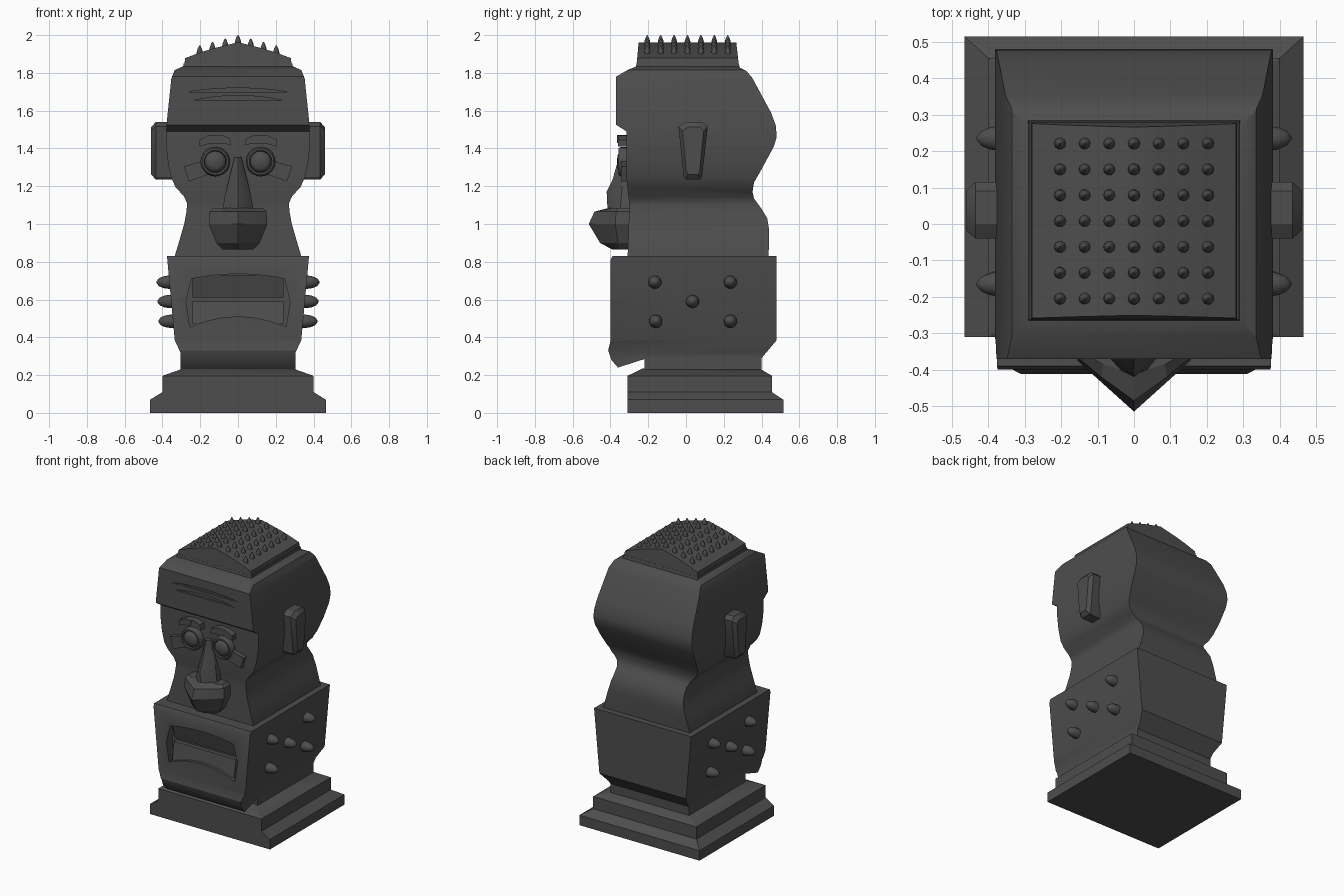
import bpy, bmesh, math
from mathutils import Matrix, Vector

if "Cube" in bpy.data.objects:
    bpy.data.objects.remove(bpy.data.objects["Cube"])

stone = bpy.data.materials.new("dark stone")
stone.use_nodes = True
stone.diffuse_color = (0.075, 0.075, 0.075, 1)
stone.node_tree.nodes["Principled BSDF"].inputs["Base Color"].default_value = (0.075, 0.075, 0.075, 1)


def finish(name, bm, angle=32):
    bmesh.ops.recalc_face_normals(bm, faces=bm.faces)
    mesh = bpy.data.meshes.new(name)
    bm.to_mesh(mesh)
    bm.free()
    obj = bpy.data.objects.new(name, mesh)
    bpy.context.collection.objects.link(obj)
    mesh.materials.append(stone)
    smooth(obj, angle)
    return obj


def smooth(obj, angle=32):
    bpy.ops.object.select_all(action='DESELECT')
    obj.select_set(True)
    bpy.context.view_layer.objects.active = obj
    bpy.ops.object.shade_smooth_by_angle(angle=math.radians(angle))


def loft(name, rings, angle=32):
    """Skin closed rings of 3D points and cap both ends."""
    bm = bmesh.new()
    loops = [[bm.verts.new(p) for p in ring] for ring in rings]
    n = len(loops[0])
    for a, b in zip(loops, loops[1:]):
        for i in range(n):
            j = (i + 1) % n
            bm.faces.new((a[i], a[j], b[j], b[i]))
    bm.faces.new(loops[0])
    bm.faces.new(loops[-1])
    return finish(name, bm, angle)


def prism(name, outline, axis, lo, hi):
    """Extrude an (x, z) outline along y, or a (y, z) outline along x."""
    place = (lambda p, d: (d, *p)) if axis == 'x' else (lambda p, d: (p[0], d, p[1]))
    return loft(name, [[place(p, d) for p in outline] for d in (lo, hi)])


def lathe(name, profile, matrices, n=12):
    """Revolve a (radius, height) profile once for every matrix."""
    bm = bmesh.new()
    for m in matrices:
        rows = [[bm.verts.new(m @ Vector((r * math.cos(k * math.tau / n), r * math.sin(k * math.tau / n), h)))
                 for k in range(n)] for r, h in profile]
        for a, b in zip(rows, rows[1:]):
            for i in range(n):
                j = (i + 1) % n
                bm.faces.new((a[i], a[j], b[j], b[i]))
        bm.faces.new(rows[0])
        bm.faces.new(rows[-1])
    return finish(name, bm, 50)


def combine(target, cutter, operation):
    mod = target.modifiers.new("shape", 'BOOLEAN')
    mod.operation, mod.solver, mod.object = operation, 'EXACT', cutter
    bpy.context.view_layer.objects.active = target
    bpy.ops.object.modifier_apply(modifier=mod.name)
    bpy.data.objects.remove(cutter)
    smooth(target)


def mirrored(half):
    return half + [(-x, z) for x, z in reversed(half) if x > 0]


def block(name, front, side):
    """Solid whose front and side silhouettes are the given outlines."""
    obj = prism(name, mirrored(front), 'y', -1, 1)
    combine(obj, prism("side_shape", side, 'x', -1, 1), 'INTERSECT')
    return obj


# Stepped plinth, flush at the front
block("plinth",
      [(.465, 0), (.465, .07), (.40, .11), (.40, .196), (.29, .235)],
      [(-.31, 0), (.515, 0), (.515, .07), (.455, .11), (.455, .196), (.39, .235), (-.23, .235), (-.31, .196)])

# Jaw block with an overhanging chin
jaw = block("jaw_block",
            [(.305, .2), (.305, .32), (.335, .385), (.376, .83)],
            [(-.22, .2), (.40, .2), (.40, .29), (.48, .385), (.48, .83), (-.39, .83), (-.40, .81),
             (-.40, .38), (-.412, .33), (-.395, .28), (-.36, .24), (-.22, .285)])

# Mouth opening with an arched top and bottom
steps = [i / 6 for i in range(-6, 7)]
upper_edge = [(.245 * t, .71 + .025 * (1 - t * t)) for t in steps]
lower_edge = [(-.255 * t, .455 + .055 * (1 - t * t)) for t in steps]
mouth = upper_edge + [(.275, .59)] + lower_edge + [(-.275, .59)]
combine(jaw, prism("mouth_cutter", mouth, 'y', -.6, -.335), 'DIFFERENCE')
prism("upper_teeth", [(-.39, .73), (-.355, .61), (-.30, .61), (-.30, .73)], 'x', -.24, .24)
prism("lower_teeth", [(-.365, .59), (-.385, .47), (-.30, .47), (-.30, .59)], 'x', -.24, .24)

# Neck and head in one carved column
head = block("head",
             [(.335, .8), (.335, .83), (.305, .93), (.285, 1.0), (.272, 1.07), (.27, 1.11), (.285, 1.145),
              (.33, 1.195), (.352, 1.24), (.37, 1.32), (.38, 1.41), (.381, 1.48), (.374, 1.57),
              (.353, 1.77), (.335, 1.815), (.29, 1.835)],
             [(-.31, .8), (.437, .8), (.44, .97), (.43, 1.03), (.40, 1.08), (.36, 1.135), (.352, 1.17),
              (.36, 1.22), (.40, 1.29), (.465, 1.41), (.48, 1.46), (.476, 1.52), (.45, 1.59), (.35, 1.775),
              (.32, 1.81), (.27, 1.835), (-.26, 1.835), (-.31, 1.815), (-.37, 1.78), (-.37, 1.525),
              (-.315, 1.49), (-.315, 1.24), (-.30, 1.1)])

# Frown lines cut into the forehead
for z, wide, high in ((1.655, .23, .025), (1.70, .26, .02)):
    line = [(wide * t, z) for t in steps] + [(-wide * t, z + high * (1 - t * t)) for t in steps[1:-1]]
    combine(head, prism("frown_cutter", line, 'y', -.6, -.355), 'DIFFERENCE')

# Flat-top cap: a small rim and a convex roof
block("cap_rim", [(.292, 1.82), (.288, 1.85)], [(-.267, 1.82), (.285, 1.82), (.28, 1.85), (-.262, 1.85)])
roof = [(.28, 1.878), (.2, 1.908), (.14, 1.927), (.07, 1.945), (0, 1.962)]
block("cap_roof", [(.284, 1.84)] + roof, [(-.262, 1.84), (.28, 1.84), (.265, 1.97), (-.25, 1.97)])

# Grid of little hair spikes
spots = []
for i in range(-3, 4):
    for j in range(7):
        x = i * .0675
        spots.append(Matrix.Translation((x, -.205 + j * .071, 1.935 - .27 * abs(x))))
lathe("hair_spikes", [(.014, 0), (.017, .02), (.015, .036), (.009, .052), (.002, .065)], spots, 10)

for side, label in ((1, "left"), (-1, "right")):
    # Studs on the jaw
    turn = Matrix.Rotation(side * math.pi / 2, 4, 'Y')
    studs = [Matrix.Translation((side * (.325 + .05 * (z - .485)), y, z)) @ turn
             for y, z in ((-.165, .692), (.235, .692), (.035, .59), (-.16, .485), (.235, .485))]
    lathe(label + "_studs", [(.035, 0), (.035, .035), (.031, .06), (.021, .083), (.004, .097)], studs, 14)

    # Ear: a flared slab with a bevelled outer face
    ear = [(0, 1.54), (.09, 1.54), (.115, 1.515), (.085, 1.25), (.075, 1.235), (0, 1.235), (-.012, 1.25), (-.04, 1.515)]
    inner = [(side * .33, y, z) for y, z in ear]
    rim = [(side * .435, y, z) for y, z in ear]
    tip = [(side * .46, .037 + (y - .037) * .72, 1.39 + (z - 1.39) * .82) for y, z in ear]
    loft(label + "_ear", [inner, rim, tip])

    # Eye ring and eyeball disc
    at = Matrix.Translation((side * .12, -.30, 1.33)) @ Matrix.Rotation(math.pi / 2, 4, 'X')
    lathe(label + "_eye", [(.078, 0), (.078, .045), (.07, .058), (.06, .058), (.056, .04), (.054, .05),
                           (.035, .062), (.004, .066)], [at], 20)

    # Brow plate and cheek wedge
    brow = [(.035, 1.42), (.045, 1.455), (.09, 1.472), (.16, 1.468), (.205, 1.445), (.205, 1.41), (.15, 1.425), (.09, 1.425)]
    prism(label + "_brow", [(side * x, z) for x, z in brow], 'y', -.36, -.30)
    cheek = [(.12, 1.275), (.26, 1.225), (.285, 1.305), (.18, 1.335)]
    prism(label + "_cheek", [(side * x, z) for x, z in cheek], 'y', -.345, -.30)

# Small pointed mark beside the nose
prism("brow_chip", [(-.135, 1.47), (-.105, 1.47), (-.12, 1.43)], 'y', -.365, -.34)


def wedge(z, wide, mid, side_y, mid_y, tip_y):
    half = [(wide, -.29), (wide, side_y), (mid, mid_y)]
    return [(x, y, z) for x, y in half + [(0, tip_y)] + [(-x, y) for x, y in reversed(half)]]


# Nose bridge and faceted muzzle
loft("nose_bridge", [wedge(1.355, .018, .008, -.33, -.35, -.355),
                     wedge(1.23, .05, .02, -.335, -.375, -.39),
                     wedge(1.17, .065, .025, -.34, -.40, -.42),
                     wedge(1.06, .085, .04, -.35, -.40, -.415)])
loft("muzzle", [wedge(1.085, .13, .085, -.36, -.385, -.41),
                wedge(1.065, .15, .09, -.37, -.42, -.485),
                wedge(1.0, .155, .10, -.375, -.425, -.515),
                wedge(.90, .115, .075, -.36, -.40, -.455),
                wedge(.865, .08, .05, -.35, -.375, -.39)], 15)
